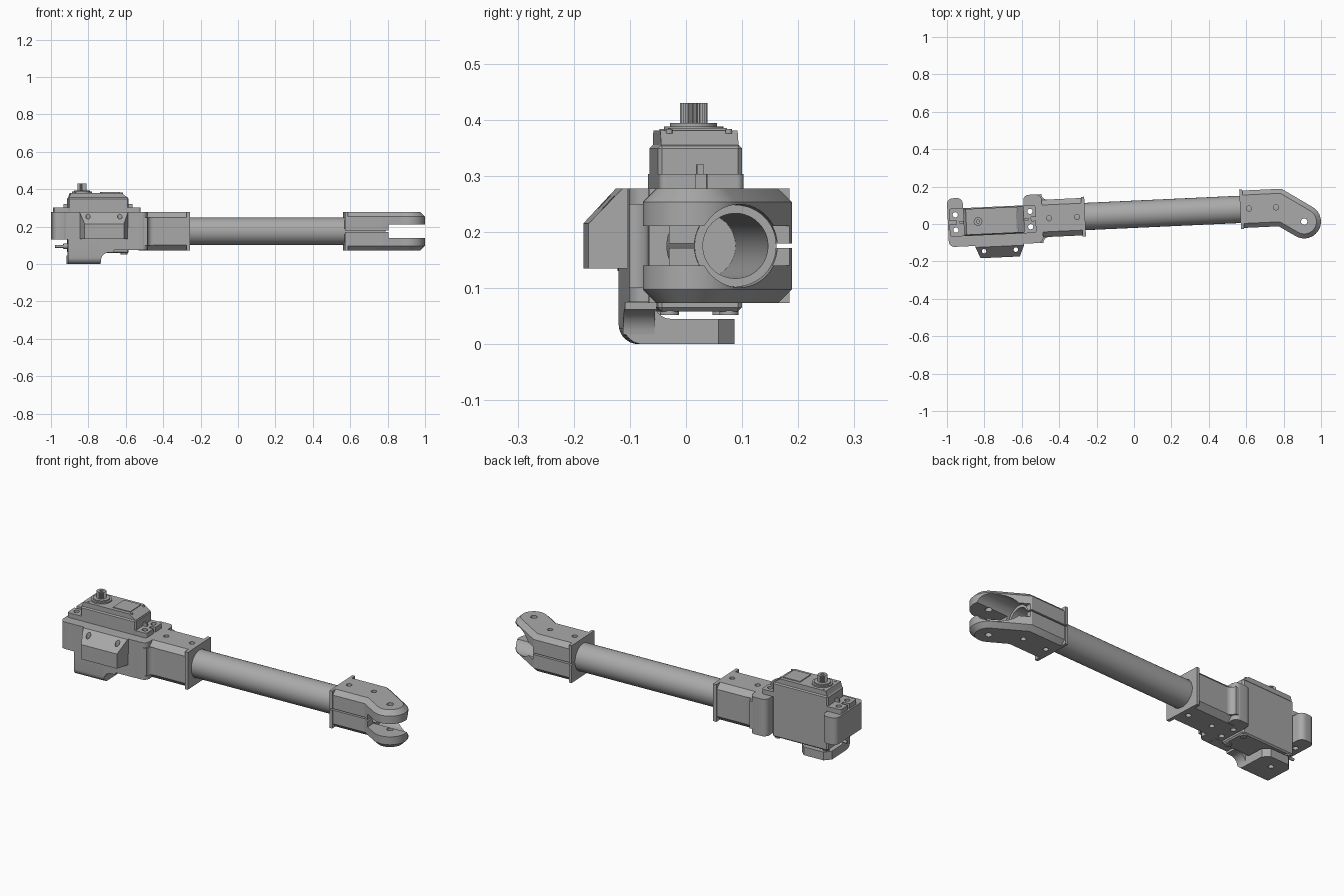
import bpy, bmesh
from math import sin, cos, pi, radians
from mathutils import Matrix

if "Cube" in bpy.data.objects:
    bpy.data.objects.remove(bpy.data.objects["Cube"], do_unlink=True)

grey = bpy.data.materials.new("matte_grey")
grey.use_nodes = True
grey.diffuse_color = (0.4, 0.4, 0.4, 1)
grey.node_tree.nodes["Principled BSDF"].inputs["Base Color"].default_value = (0.4, 0.4, 0.4, 1)

# The whole arm lies along its own axis, turned slightly about z
FRAME = Matrix.Translation((0, 0.052, 0)) @ Matrix.Rotation(radians(2.64), 4, 'Z')
MID = 0.175      # height of the tube axis
SHAFT = -0.835   # position of the motor shaft along the arm
parts = []


def arc(cx, cy, r, a0, a1, n=8):
    """Points on an arc, angles in degrees."""
    return [(cx + r * cos(radians(a0 + (a1 - a0) * i / n)),
             cy + r * sin(radians(a0 + (a1 - a0) * i / n))) for i in range(n + 1)]


def round_rect(x0, x1, y0, y1, r):
    return (arc(x1 - r, y1 - r, r, 0, 90) + arc(x0 + r, y1 - r, r, 90, 180)
            + arc(x0 + r, y0 + r, r, 180, 270) + arc(x1 - r, y0 + r, r, 270, 360))


def prism(name, pts, h0, h1, axis='z', bevel=0, rule=None):
    """Extrude a profile along an axis, bevelling the edges picked by the rule."""
    place = {'z': lambda a, b, h: (a, b, h), 'x': lambda a, b, h: (h, a, b),
             'y': lambda a, b, h: (a, h, b)}[axis]
    bm = bmesh.new()
    low, high = ([bm.verts.new(place(a, b, h)) for a, b in pts] for h in (h0, h1))
    n = len(pts)
    bm.faces.new(low)
    bm.faces.new(high)
    for i in range(n):
        j = (i + 1) % n
        bm.faces.new((low[i], low[j], high[j], high[i]))
    bmesh.ops.recalc_face_normals(bm, faces=bm.faces)
    if bevel:
        edges = [e for e in bm.edges if rule is None or rule(e.verts[0].co, e.verts[1].co)]
        bmesh.ops.bevel(bm, geom=edges, offset=bevel, segments=1, affect='EDGES')
    mesh = bpy.data.meshes.new(name)
    bm.to_mesh(mesh)
    bm.free()
    mesh.materials.append(grey)
    obj = bpy.data.objects.new(name, mesh)
    bpy.context.collection.objects.link(obj)
    obj.matrix_world = FRAME
    parts.append(obj)
    return obj


def box(name, x0, x1, y0, y1, z0, z1, bevel=0, rule=None):
    return prism(name, [(x0, y0), (x1, y0), (x1, y1), (x0, y1)], z0, z1, 'z', bevel, rule)


def disc(name, a, b, r, h0, h1, axis='z', n=24):
    return prism(name, arc(a, b, r, 0, 360 - 360 / n, n - 1), h0, h1, axis)


def cut(obj, *cutters):
    """Subtract the cutters, then delete them."""
    bpy.context.view_layer.update()
    bpy.context.view_layer.objects.active = obj
    for c in cutters:
        mod = obj.modifiers.new("cut", 'BOOLEAN')
        mod.operation, mod.solver, mod.object = 'DIFFERENCE', 'EXACT', c
        bpy.ops.object.modifier_apply(modifier=mod.name)
        parts.remove(c)
        bpy.data.objects.remove(c, do_unlink=True)


def hole(u, v, r=0.014):
    return disc("hole", u, v, r, -0.1, 0.5, n=20)


def bore(start=-0.47):
    return disc("bore", 0, MID, 0.074, start, 1.2, 'x', 48)


def lengthwise(a, b):
    return abs(a.x - b.x) > 0.05


# Tube
tube = disc("tube", 0, MID, 0.073, -0.468, 0.785, 'x', 48)
cut(tube, disc("tube_bore", 0, MID, 0.058, -0.6, 0.9, 'x', 48))

# Forked end clamp: two mirrored halves with a thin split between them
fork_outline = ([(0.58, 0.1), (0.58, -0.1), (0.77, -0.1)]
                + arc(0.907, -0.081, 0.09, -123, 57, 20) + [(0.794, 0.1)])
for s, side in ((1, "upper"), (-1, "lower")):
    outer = MID + s * 0.102
    half = prism("fork_" + side, fork_outline, MID + s * 0.004, outer, 'z', 0.024,
                 lambda a, b: abs(a.z - outer) < 1e-4 and abs(b.z - outer) < 1e-4
                 and max(a.x, b.x) > 0.6)
    cut(half, bore(), box("gap", 0.8, 1.1, -0.3, 0.3, MID - 0.035, MID + 0.035),
        hole(0.615, 0.002), hole(0.76, 0.002), hole(0.907, -0.081, 0.017))
    z0, z1 = sorted((MID + s * 0.004, outer))
    cut(box("fork_flange_" + side, 0.568, 0.584, -0.106, 0.106, z0, z1), bore())

# Rear clamp holding the tube
clamp = box("rear_clamp", -0.53, -0.265, -0.1, 0.1, 0.073, 0.277, 0.028, lengthwise)
cut(clamp, bore(), hole(-0.455, 0), hole(-0.305, 0))
cut(box("rear_flange", -0.28, -0.262, -0.106, 0.106, 0.073, 0.277), bore())

# Motor bracket: two posts and a front wall
left_post = prism("bracket_end_post", round_rect(-0.996, -0.912, -0.13, 0.13, 0.03), 0.13, 0.277)
inner_post = prism("bracket_inner_post", round_rect(-0.588, -0.49, -0.13, 0.13, 0.03), 0.075, 0.277)
for post, u in ((left_post, -0.955), (inner_post, -0.555)):
    cut(post, hole(u, 0.041), hole(u, -0.041))
box("bracket_front_wall", -0.93, -0.55, -0.13, -0.074, 0.13, 0.277)
box("bracket_lower_wall", -0.915, -0.55, -0.13, -0.074, 0.074, 0.13)
for s in (1, -1):   # concave fillets between inner post and clamp
    prism("bracket_fillet", [(-0.51, s * 0.09), (-0.46, s * 0.09)]
          + [(a, s * b) for a, b in arc(-0.46, 0.13, 0.03, 270, 180)]
          + [(-0.51, s * 0.13)], 0.1, 0.25)

# Sloped screw lug on the front wall, narrowing outward
lug = prism("front_lug", [(-0.12, 0.277), (-0.138, 0.277), (-0.197, 0.215),
                          (-0.197, 0.135), (-0.12, 0.135)], -0.855, -0.595, 'x')
for v in lug.data.vertices:
    if v.co.y < -0.15:
        v.co.x += 0.025 if v.co.x < -0.7 else -0.025
cut(lug, hole(-0.81, -0.16, 0.012), hole(-0.64, -0.16, 0.012))

# Pivot foot bending under the motor
foot = prism("pivot_foot", [(-0.13, 0.14)] + arc(-0.095, 0.035, 0.035, 180, 270)
             + [(0.07, 0), (0.07, 0.045)] + arc(-0.045, 0.075, 0.03, 270, 180)
             + [(-0.075, 0.14)], -0.915, -0.74, 'x', 0.03,
             lambda a, b: min(a.y, b.y) > 0.06 and abs(a.z - b.z) > 0.02)
cut(foot, hole(SHAFT, 0))
prism("foot_gusset", [(-0.745, 0.08), (-0.67, 0.08), (-0.67, 0.062)]
      + arc(-0.695, 0.017, 0.045, 90, 180), -0.13, -0.074, 'y')

# Motor case, lid and mounting ears
box("motor_case", -0.912, -0.588, -0.075, 0.075, 0.058, 0.356, 0.007)
prism("motor_lid", [(-0.908, 0.35), (-0.898, 0.381), (-0.63, 0.381), (-0.592, 0.355),
                    (-0.592, 0.35)], -0.069, 0.069, 'y')
box("lid_panel", -0.735, -0.635, -0.05, 0.05, 0.38, 0.385)
for name, x0, x1, u, r0 in (("end", -0.988, -0.9, -0.955, -1.0), ("inner", -0.6, -0.525, -0.555, -0.55)):
    ear = prism("motor_ear_" + name, round_rect(x0, x1, -0.075, 0.075, 0.012), 0.277, 0.303)
    cut(ear, hole(u, 0.041), hole(u, -0.041),
        box("notch", r0, r0 + 0.05, -0.01, 0.01, 0.2, 0.4))
box("motor_rib_inner", -0.592, -0.565, -0.006, 0.006, 0.29, 0.32)
box("motor_rib_end", -0.935, -0.908, -0.006, 0.006, 0.29, 0.32)
for u in (-0.89, -0.61):
    for v in (-0.053, 0.053):
        disc("case_screw", u, v, 0.017, 0.052, 0.066)
        disc("lid_screw", u * 0.9 - 0.075, v, 0.006, 0.375, 0.383, n=12)

# Output boss and toothed shaft
disc("shaft_boss", SHAFT, 0, 0.053, 0.375, 0.388, n=40)
disc("shaft_collar", SHAFT, 0, 0.042, 0.385, 0.394, n=40)
teeth = 24
spline = [(SHAFT + r * cos(pi * i / teeth), r * sin(pi * i / teeth))
          for i in range(2 * teeth) for r in [0.0245 if i % 2 else 0.0215]]
shaft = prism("output_shaft", spline, 0.385, 0.43)
cut(shaft, disc("shaft_hole", SHAFT, 0, 0.009, 0.405, 0.5, n=16))

# Cable plug on the motor end
disc("cable_sleeve", 0, 0.095, 0.014, -0.935, -0.9, 'x', 16)
disc("cable_stub", 0, 0.095, 0.008, -0.98, -0.93, 'x', 12)

# Smooth rounded surfaces, keeping edges sharp
bpy.ops.object.select_all(action='DESELECT')
for obj in parts:
    obj.select_set(True)
bpy.context.view_layer.objects.active = parts[0]
bpy.ops.object.shade_smooth_by_angle(angle=radians(25))
